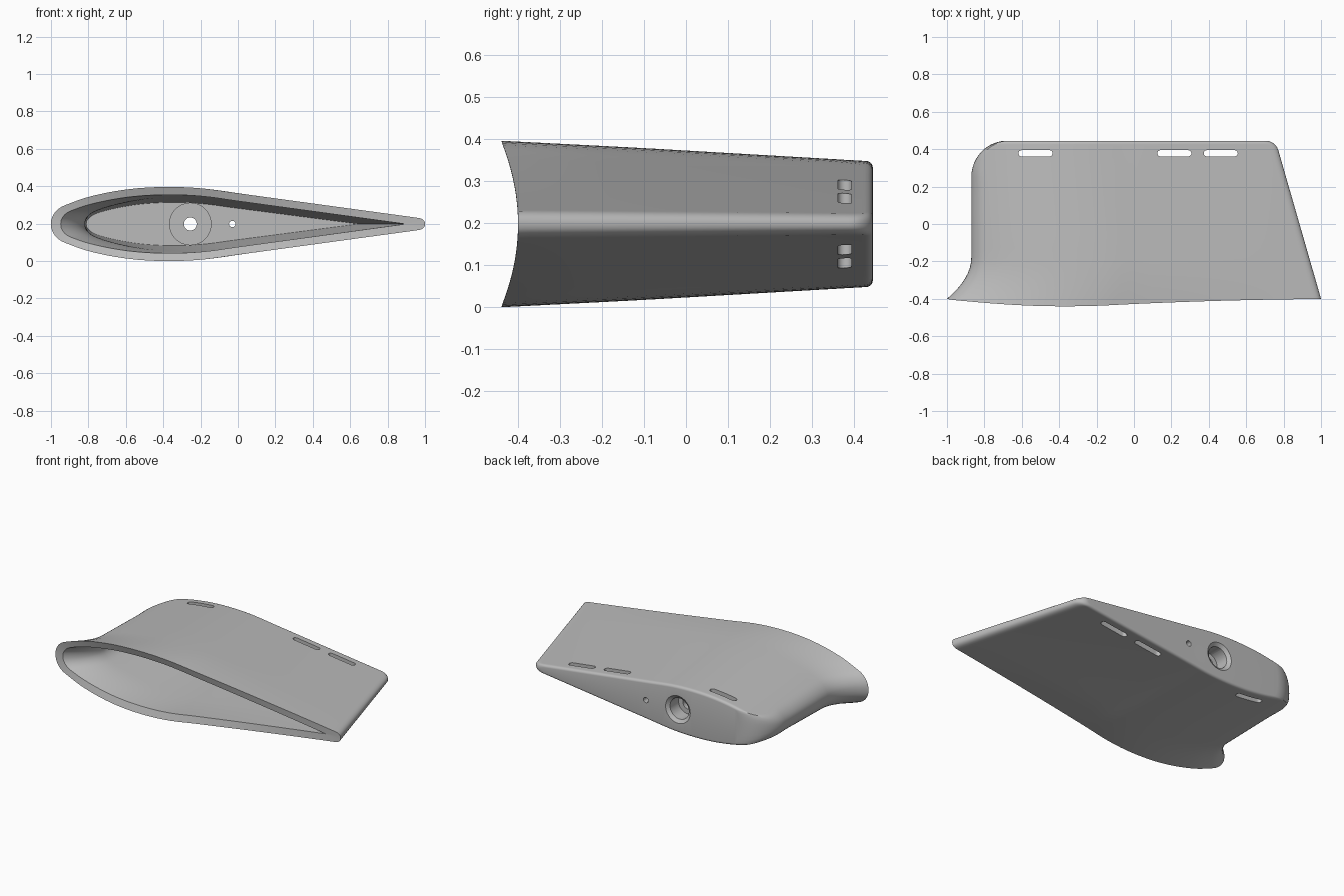
import bpy, bmesh
from math import sin, cos, pi, sqrt, radians

cube = bpy.data.objects.get("Cube")
if cube:
    bpy.data.objects.remove(cube, do_unlink=True)

MID = 0.198      # height of the centre plane
WALL = 0.042     # shell thickness
BACK = 0.445     # closed end
FLOOR = 0.30     # where the cavity stops
N = 56           # samples along the chord

grey = bpy.data.materials.new("grey_plastic")
grey.use_nodes = True
colour = (0.5, 0.5, 0.5, 1)
grey.diffuse_color = colour
grey.node_tree.nodes["Principled BSDF"].inputs["Base Color"].default_value = colour

# Relative half thickness along the chord
FOIL = [(0, .36), (.025, .46), (.1, .73), (.2, .93), (.3, 1), (.4, .965), (.5, .83), (1, .14)]


def clamp(v):
    return max(0.0, min(1.0, v))


def slope(i):
    a, b = FOIL[max(i - 1, 0)], FOIL[min(i + 1, len(FOIL) - 1)]
    if i >= len(FOIL) - 2:
        a, b = FOIL[-2], FOIL[-1]
    return (b[1] - a[1]) / (b[0] - a[0])


def foil(u):
    u = clamp(u)
    i = max(k for k in range(len(FOIL) - 1) if FOIL[k][0] <= u)
    (u0, f0), (u1, f1) = FOIL[i], FOIL[i + 1]
    h = u1 - u0
    t = (u - u0) / h
    return (f0 * (1 + 2 * t) * (1 - t) ** 2 + f1 * t * t * (3 - 2 * t)
            + h * slope(i) * t * (1 - t) ** 2 + h * slope(i + 1) * t * t * (t - 1))


def arc(t):
    return 1 - sqrt(1 - clamp(t) ** 2)


def half_height(y):
    return 0.198 - (y + 0.4) * 0.058


def lead_base(y):
    return -0.87 - 0.13 * max(0, (-0.18 - y) / 0.22) ** 2


def lead(y):
    return lead_base(y) + 0.19 * arc((y - 0.25) / 0.195)


def trail_base(y):
    return 1.0 - (y + 0.4) * 0.2875


def trail(y):
    return trail_base(y) - 0.05 * arc((y - 0.395) / 0.05)


def rounding(d, r):
    return (1 - (1 - clamp(d / r)) ** 2.4) ** (1 / 2.4)


def section(y, inner):
    """Closed ring of points for one slice of the outer skin or the cavity."""
    base, chord, h = lead_base(y), trail_base(y) - lead_base(y), half_height(y)
    x0, x1 = lead(y), trail(y)
    nose = 0.075 - 0.05 * clamp((y - 0.2) / 0.2)
    if inner:
        x0 += 0.052
        x1 = base + chord * (1 - (WALL / h - 0.14) / 1.38)
        nose = 0.055
    fillet = 0.015 * arc((y - BACK + 0.015) / 0.015)
    upper = []
    for k in range(N + 1):
        x = x0 + (x1 - x0) * (1 - cos(pi * k / N)) / 2
        z = h * foil((x - base) / chord)
        if inner:
            z = max(0, z - WALL) * rounding(x - x0, nose)
        else:
            z = max(0.003, z - fillet) * rounding(x - x0, nose) * rounding(x1 - x, 0.035)
        upper.append((x, z))
    ring = upper + [(x, -z) for x, z in upper[-2:0:-1]]
    bow = 0.04 * clamp((-0.1 - y) / 0.3)      # curved mouth
    return [(x, y - bow * (z / 0.198) ** 2, MID + z) for x, z in ring]


def loft(bm, stations, inner):
    rings = [[bm.verts.new(p) for p in section(y, inner)] for y in stations]
    n = 2 * N
    for a, b in zip(rings, rings[1:]):
        for i in range(n):
            j = (i + 1) % n
            bm.faces.new((a[i], a[j], b[j], b[i]))
    end = rings[-1]                            # flat end cap
    for i in range(N):
        face = [end[i], end[i + 1], end[(n - i - 1) % n], end[(n - i) % n]]
        bm.faces.new(list(dict.fromkeys(face)))
    return rings[0]


def make_object(name, bm):
    bmesh.ops.recalc_face_normals(bm, faces=bm.faces)
    mesh = bpy.data.meshes.new(name)
    bm.to_mesh(mesh)
    bm.free()
    mesh.materials.append(grey)
    ob = bpy.data.objects.new(name, mesh)
    bpy.context.collection.objects.link(ob)
    return ob


def prism(name, bottom, top):
    """Solid between two matching rings."""
    bm = bmesh.new()
    a, b = ([bm.verts.new(p) for p in ring] for ring in (bottom, top))
    bm.faces.new(a)
    bm.faces.new(b)
    for i in range(len(a)):
        j = (i + 1) % len(a)
        bm.faces.new((a[i], a[j], b[j], b[i]))
    return make_object(name, bm)


def disc(x, y, r, n=48):
    return [(x + r * cos(2 * pi * k / n), y, MID + r * sin(2 * pi * k / n)) for k in range(n)]


def rod(name, x, r0, r1, y0, y1):
    return prism(name, disc(x, y0, r0), disc(x, y1, r1))


def combine(body, tool, operation):
    tool.hide_render = True
    mod = body.modifiers.new(tool.name, "BOOLEAN")
    mod.operation, mod.solver, mod.object = operation, "EXACT", tool
    bpy.context.view_layer.objects.active = body
    bpy.ops.object.modifier_apply(modifier=mod.name)
    bpy.data.objects.remove(tool, do_unlink=True)


# Hollow fin shell: outer skin, cavity and the rim joining them
front = [-0.4 + 0.22 * k / 8 for k in range(8)]
middle = [-0.18 + 0.43 * k / 8 for k in range(8)]
rear = [0.25 + 0.195 * sin(pi / 2 * k / 18) for k in range(19)]
bm = bmesh.new()
outer_rim = loft(bm, front + middle + rear, False)
inner_rim = loft(bm, front + middle + [0.25, FLOOR], True)
for i in range(2 * N):
    j = (i + 1) % (2 * N)
    bm.faces.new((outer_rim[i], outer_rim[j], inner_rim[j], inner_rim[i]))
shell = make_object("fin_shell", bm)

# Screw boss inside the cavity, with its bore, counterbore and lip
BOSS = -0.255
combine(shell, rod("screw_boss", BOSS, 0.114, 0.114, 0.23, 0.33), "UNION")
combine(shell, rod("screw_bore", BOSS, 0.035, 0.035, 0.1, 0.6), "DIFFERENCE")
combine(shell, rod("counterbore", BOSS, 0.066, 0.066, 0.345, 0.6), "DIFFERENCE")
combine(shell, rod("counterbore_lip", BOSS, 0.06, 0.1, 0.425, 0.455), "DIFFERENCE")
combine(shell, rod("pin_hole", -0.03, 0.017, 0.017, 0.1, 0.6), "DIFFERENCE")

# Strap slots through the full thickness
R = 0.0165
for x0, x1 in ((-0.618, -0.435), (0.125, 0.307), (0.373, 0.555)):
    plan = []
    for cx, start in ((x1 - R, -pi / 2), (x0 + R, pi / 2)):
        plan += [(cx + R * cos(start + pi * k / 10), 0.378 + R * sin(start + pi * k / 10))
                 for k in range(11)]
    slot = prism("strap_slot", [(x, y, -0.1) for x, y in plan], [(x, y, 0.5) for x, y in plan])
    combine(shell, slot, "DIFFERENCE")

# Smooth skin with crisp edges
bpy.ops.object.select_all(action="DESELECT")
shell.select_set(True)
bpy.context.view_layer.objects.active = shell
bpy.ops.object.shade_smooth_by_angle(angle=radians(32))
